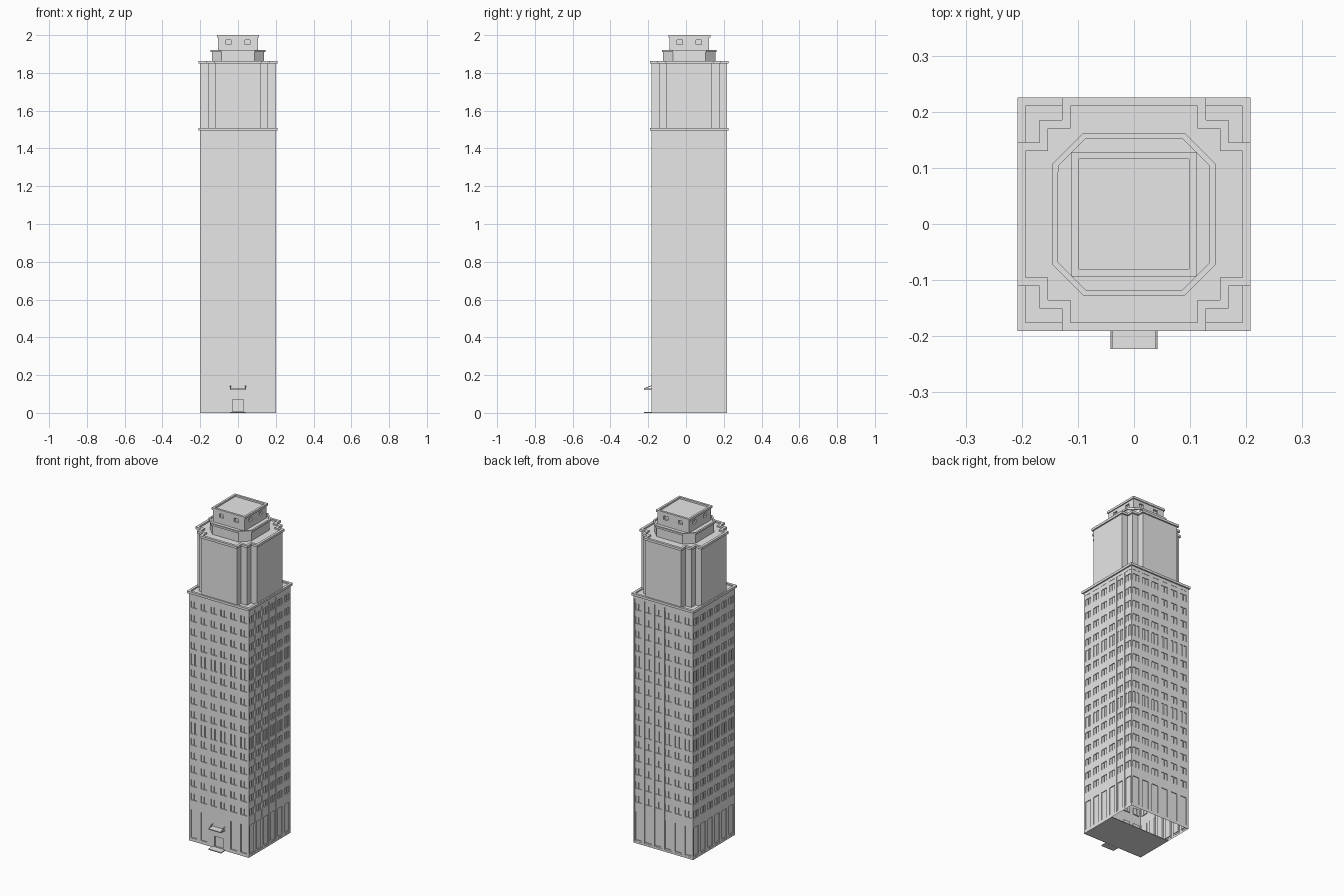
import bpy, bmesh
from math import pi
from mathutils import Matrix, Vector

cube = bpy.data.objects.get("Cube")
if cube:
    bpy.data.objects.remove(cube, do_unlink=True)

# One stone colour for the whole tower
stone = bpy.data.materials.new("grey_stone")
stone.use_nodes = True
stone.diffuse_color = (0.8, 0.8, 0.8, 1)
stone.node_tree.nodes["Principled BSDF"].inputs["Base Color"].default_value = (0.8, 0.8, 0.8, 1)

CY = 0.0175  # the tower sits slightly behind the entrance step


def finish(name, bm, fix=True):
    bmesh.ops.remove_doubles(bm, verts=bm.verts, dist=1e-5)
    if fix:
        bmesh.ops.recalc_face_normals(bm, faces=bm.faces)
    mesh = bpy.data.meshes.new(name)
    bm.to_mesh(mesh)
    bm.free()
    mesh.materials.append(stone)
    obj = bpy.data.objects.new(name, mesh)
    bpy.context.collection.objects.link(obj)
    return obj


def box(name, x0, x1, y0, y1, z0, z1):
    prism(name, [(x0, y0 - CY), (x1, y0 - CY), (x1, y1 - CY), (x0, y1 - CY)], z0, z1)


def prism(name, plan, z0, z1):
    bm = bmesh.new()
    face = bm.faces.new([bm.verts.new((x, y + CY, z0)) for x, y in plan])
    new = bmesh.ops.extrude_face_region(bm, geom=[face], use_keep_orig=True)["geom"]
    bmesh.ops.translate(bm, verts=[v for v in new if isinstance(v, bmesh.types.BMVert)],
                        vec=(0, 0, z1 - z0))
    finish(name, bm)


def rim(name, outer, inner, z0, z1):
    bm = bmesh.new()
    loops = [[bm.verts.new((x, y + CY, z)) for x, y in plan]
             for plan, z in ((outer, z0), (outer, z1), (inner, z1), (inner, z0))]
    n = len(outer)
    for k in range(4):
        a, b = loops[k], loops[(k + 1) % 4]
        for i in range(n):
            j = (i + 1) % n
            bm.faces.new((a[i], a[j], b[j], b[i]))
    finish(name, bm)


def four_corners(corner):
    # repeat one corner outline around the four corners of a plan
    return [tuple((Matrix.Rotation(q * pi / 2, 2) @ Vector(p))) for q in range(4) for p in corner]


def square(h):
    return four_corners([(h, h)])


def octagon(h, k):
    return four_corners([(h, k), (k, h)])


def stepped(d):
    a, b, c = 0.2 + d, 0.16 + d, 0.12 + d
    return four_corners([(a, c), (b, c), (b, b), (c, b), (c, a)])


def facade(name, quarter, half, z0, z1, recesses):
    # flat wall with stepped recesses: (u0, u1, z0, z1, depth), later ones win
    us = sorted({round(v, 4) for r in recesses for v in r[:2]} | {-half, half})
    zs = sorted({round(v, 4) for r in recesses for v in r[2:4]} | {z0, z1})
    nu, nz = len(us) - 1, len(zs) - 1

    def depth(i, j):
        d = 0.0
        if 0 <= i < nu and 0 <= j < nz:
            u, z = (us[i] + us[i + 1]) / 2, (zs[j] + zs[j + 1]) / 2
            for r in recesses:
                if r[0] < u < r[1] and r[2] < z < r[3]:
                    d = r[4]
        return d

    bm = bmesh.new()
    turn = Matrix.Translation((0, CY, 0)) @ Matrix.Rotation(quarter * pi / 2, 4, "Z")

    def quad(*pts):
        bm.faces.new([bm.verts.new(turn @ Vector((u, d - half, z))) for u, z, d in pts])

    grid = [[depth(i, j) for j in range(nz + 1)] for i in range(nu + 1)]
    for i in range(nu):
        for j in range(nz):
            d, right, up = grid[i][j], grid[i + 1][j], grid[i][j + 1]
            a, b, c, e = us[i], us[i + 1], zs[j], zs[j + 1]
            quad((a, c, d), (b, c, d), (b, e, d), (a, e, d))
            if right != d:
                quad((b, c, d), (b, c, right), (b, e, right), (b, e, d))
            if up != d:
                quad((a, e, d), (b, e, d), (b, e, up), (a, e, up))
    finish(name, bm, fix=False)


# Main shaft: six bays a side, two bands of tall windows, tall ground floor
def shaft_recesses(front):
    cuts = []
    pitch = 0.4 / 6
    for bay in range(6):
        u = -0.2 + (bay + 0.5) * pitch
        if not front:
            cuts.append((u - 0.024, u + 0.024, 0.012, 1.475, 0.0015))
        for row in range(15):
            z = 1.43 - 0.083 * row
            if row in (4, 9):
                for s in (-1, 1):
                    m = u + s * 0.013
                    cuts.append((m - 0.008, m + 0.008, z - 0.034, z + 0.034, 0.006))
            else:
                for s in (-1, 1):
                    m = u + s * 0.011
                    cuts.append((m - 0.01, m + 0.01, z - 0.02, z + 0.02, 0.006))
        if not (front and abs(u) < 0.05):
            cuts.append((u - 0.021, u + 0.021, 0.02, 0.19, 0.006))
    if front:
        cuts.append((-0.028, 0.028, 0.008, 0.07, 0.008))
    return cuts


sides = ["front", "left", "back", "right"]
for q, side in enumerate(sides):
    facade("shaft_wall_" + side, q, 0.2, 0.0, 1.5, shaft_recesses(side == "front"))
    # Penthouse wall with two square windows
    facade("penthouse_wall_" + side, q, 0.105, 1.91, 1.99,
           [(s * 0.05 - 0.014, s * 0.05 + 0.014, 1.951, 1.973, 0.012) for s in (-1, 1)])

prism("shaft_roof", square(0.2), 1.496, 1.5)
rim("shaft_parapet", square(0.208), square(0.193), 1.494, 1.508)
box("ground_floor_slab", -0.199, 0.199, CY - 0.199, 0.05, 0.0, 0.004)

# Crown with stepped corners
prism("crown", stepped(0), 1.5, 1.855)
rim("crown_parapet", stepped(0.008), stepped(-0.007), 1.85, 1.864)

# Octagonal tier
prism("octagon_tier", octagon(0.138, 0.087), 1.855, 1.913)
rim("octagon_rim", octagon(0.145, 0.09), octagon(0.135, 0.086), 1.91, 1.921)

# Penthouse roof
prism("penthouse_roof", square(0.105), 1.984, 1.99)
rim("penthouse_rim", square(0.111), square(0.098), 1.987, 2.0)

# Entrance step and canopy with sloping side stays
wall = CY - 0.2
box("entrance_step", -0.042, 0.042, -0.223, wall, 0.0, 0.006)
box("entrance_canopy", -0.042, 0.042, -0.223, wall, 0.122, 0.128)
for s, side in ((1, "left"), (-1, "right")):
    bm = bmesh.new()
    loops = [[bm.verts.new((s * x, y, z)) for y, z in
              ((-0.223, 0.126), (wall, 0.142), (wall, 0.146), (-0.223, 0.13))]
             for x in (0.038, 0.042)]
    bm.faces.new(loops[0])
    bm.faces.new(loops[1])
    for i in range(4):
        j = (i + 1) % 4
        bm.faces.new((loops[0][i], loops[0][j], loops[1][j], loops[1][i]))
    finish("canopy_stay_" + side, bm)
